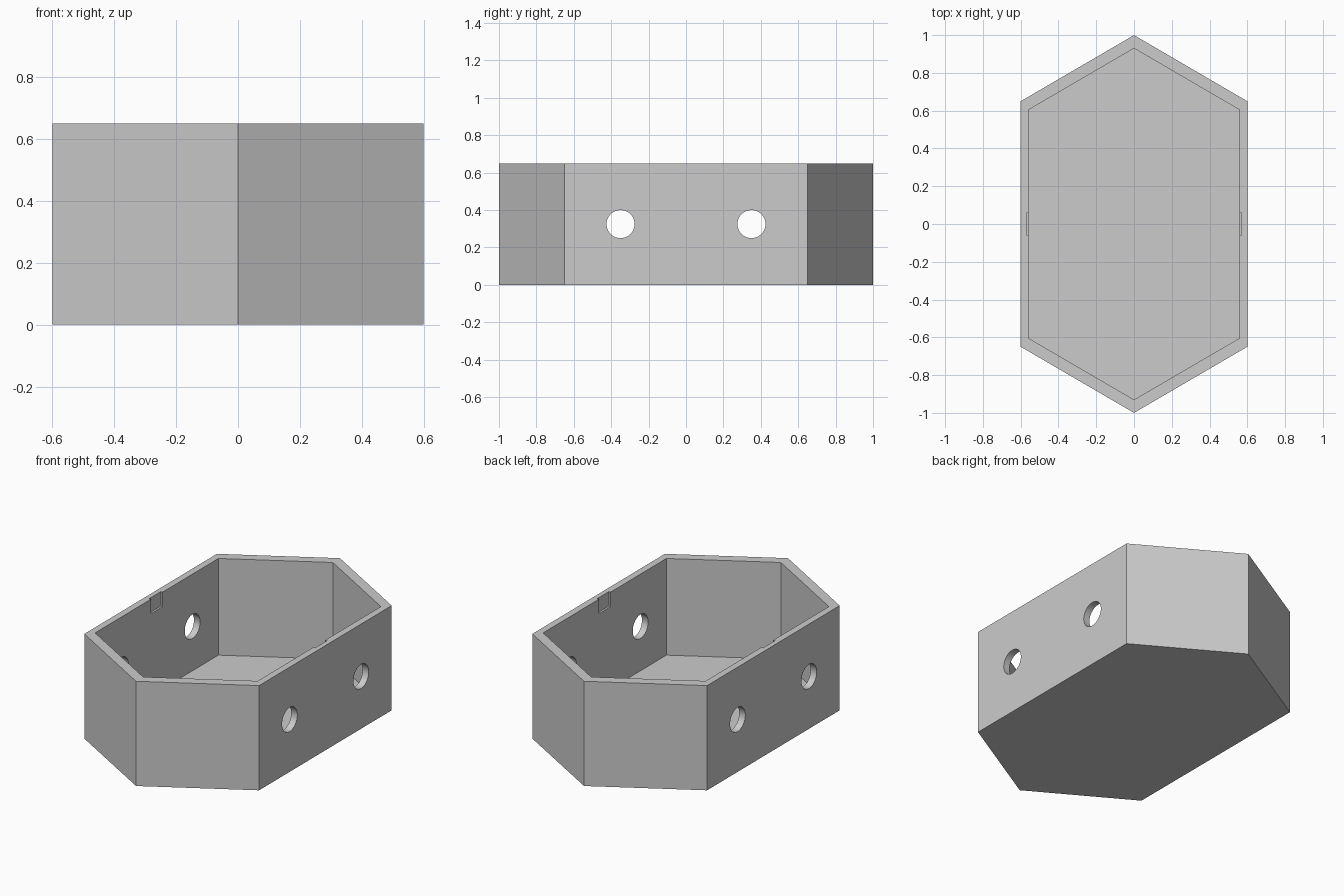
import bpy, bmesh, math

if "Cube" in bpy.data.objects:
    bpy.data.objects.remove(bpy.data.objects["Cube"])

HEIGHT, FLOOR, INNER = 0.65, 0.05, 0.93
HEX = [(0, -1), (0.6, -0.65), (0.6, 0.65), (0, 1), (-0.6, 0.65), (-0.6, -0.65)]

grey = bpy.data.materials.new("plain grey")
grey.diffuse_color = (0.6, 0.6, 0.6, 1)
grey.use_nodes = True
grey.node_tree.nodes["Principled BSDF"].inputs["Base Color"].default_value = grey.diffuse_color


def prism(name, outline, z0, z1):
    """Extrude a flat outline from z0 up to z1."""
    bm = bmesh.new()
    face = bm.faces.new([bm.verts.new((x, y, z0)) for x, y in outline])
    top = bmesh.ops.extrude_face_region(bm, geom=[face])["geom"]
    bmesh.ops.translate(bm, vec=(0, 0, z1 - z0),
                        verts=[v for v in top if isinstance(v, bmesh.types.BMVert)])
    bmesh.ops.recalc_face_normals(bm, faces=bm.faces)
    mesh = bpy.data.meshes.new(name)
    bm.to_mesh(mesh)
    bm.free()
    mesh.materials.append(grey)
    obj = bpy.data.objects.new(name, mesh)
    bpy.context.collection.objects.link(obj)
    return obj


def cut(target, cutter):
    """Subtract a hidden helper from the target."""
    cutter.hide_render = True
    cutter.hide_set(True)
    mod = target.modifiers.new(cutter.name, "BOOLEAN")
    mod.operation, mod.solver, mod.object = "DIFFERENCE", "EXACT", cutter


# Hexagonal box hollowed from above
box = prism("hexagonal_box", HEX, 0, HEIGHT)
cut(box, prism("cavity_cutter", [(x * INNER, y * INNER) for x, y in HEX],
               FLOOR, HEIGHT + 0.2))

# Shallow latch notches at the top of both long inner walls
w, d = 0.57, 0.058
cut(box, prism("notch_cutter", [(-w, -d), (w, -d), (w, d), (-w, d)],
               HEIGHT - 0.09, HEIGHT + 0.1))

# Two round holes through both long walls
for side, y in (("front", -0.35), ("back", 0.35)):
    bpy.ops.mesh.primitive_cylinder_add(vertices=48, radius=0.075, depth=1.6,
                                        location=(0, y, HEIGHT / 2),
                                        rotation=(0, math.pi / 2, 0))
    hole = bpy.context.object
    hole.name = side + "_hole_cutter"
    hole.data.materials.append(grey)
    cut(box, hole)

# Apply the cuts, then smooth only the hole walls
bpy.ops.object.select_all(action="DESELECT")
bpy.context.view_layer.objects.active = box
box.select_set(True)
for mod in list(box.modifiers):
    bpy.ops.object.modifier_apply(modifier=mod.name)
bpy.ops.object.shade_smooth_by_angle(angle=math.radians(20))
for obj in list(bpy.data.objects):
    if obj.name.endswith("_cutter"):
        bpy.data.objects.remove(obj)
